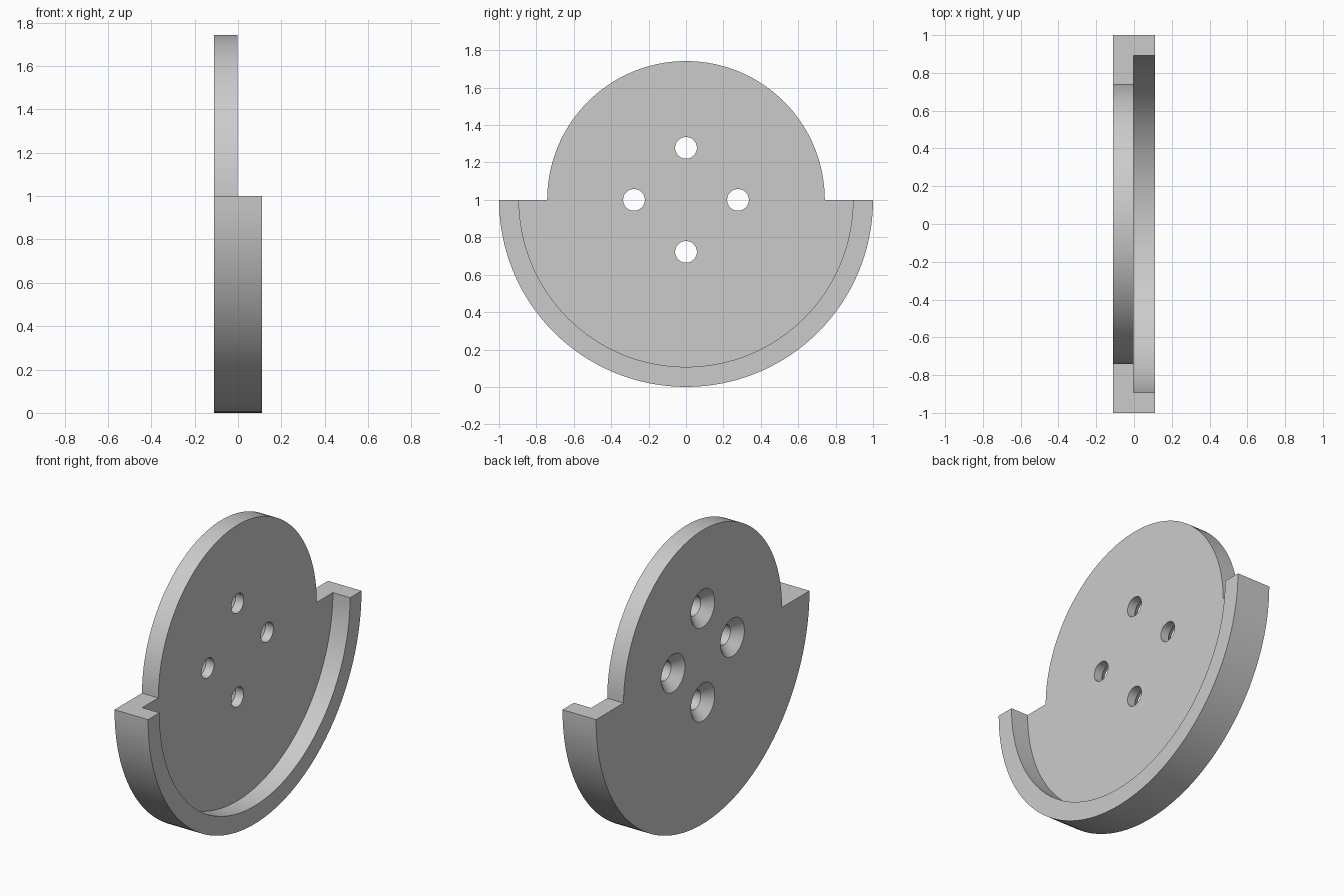
import bpy, bmesh
from math import sin, cos, pi

HALF = 0.11        # half the thickness
FLOOR = -0.003     # recess floor
CENTRE_Z = 1.0
STEPS = 64

old = bpy.data.objects.get("Cube")
if old:
    bpy.data.objects.remove(old, do_unlink=True)

grey = bpy.data.materials.new("light_grey")
grey.use_nodes = True
colour = (0.6, 0.6, 0.6, 1)
grey.diffuse_color = colour
grey.node_tree.nodes["Principled BSDF"].inputs["Base Color"].default_value = colour


def arc(radius, start, end, steps=STEPS):
    """Points (y, z) along an arc about the disc centre."""
    angles = [start + (end - start) * i / steps for i in range(steps + 1)]
    return [(radius * cos(a), CENTRE_Z + radius * sin(a)) for a in angles]


def add_object(name, bm):
    bmesh.ops.recalc_face_normals(bm, faces=bm.faces)
    mesh = bpy.data.meshes.new(name)
    bm.to_mesh(mesh)
    bm.free()
    mesh.materials.append(grey)
    obj = bpy.data.objects.new(name, mesh)
    bpy.context.collection.objects.link(obj)
    return obj


def turned(name, profile, y=0, z=CENTRE_Z, sides=STEPS):
    """Closed solid of revolution along x from (x, radius) stations."""
    bm = bmesh.new()
    rings = [[bm.verts.new((x, y + r * cos(2 * pi * i / sides), z + r * sin(2 * pi * i / sides)))
              for i in range(sides)] for x, r in profile]
    for a, b in zip(rings, rings[1:]):
        for i in range(sides):
            j = (i + 1) % sides
            bm.faces.new((a[i], a[j], b[j], b[i]))
    bm.faces.new(rings[0])
    bm.faces.new(rings[-1])
    return add_object(name, bm)


def cut(target, cutter):
    cutter.hide_render = True
    mod = target.modifiers.new(cutter.name, "BOOLEAN")
    mod.operation = "DIFFERENCE"
    mod.solver = "EXACT"
    mod.object = cutter
    bpy.ops.object.modifier_apply(modifier=mod.name)
    bpy.data.objects.remove(cutter, do_unlink=True)


# Body: wide lower half disc joined to a smaller upper half disc
bm = bmesh.new()
outline = arc(1.0, -pi, 0) + arc(0.742, 0, pi)
base = bm.faces.new([bm.verts.new((-HALF, y, z)) for y, z in outline])
ext = bmesh.ops.extrude_face_region(bm, geom=[base])
bmesh.ops.translate(bm, vec=(2 * HALF, 0, 0),
                    verts=[v for v in ext["geom"] if isinstance(v, bmesh.types.BMVert)])
body = add_object("rimmed_backplate", bm)
bpy.context.view_layer.objects.active = body
body.select_set(True)

# Recess that leaves the raised rim around the lower half
cut(body, turned("recess_cutter", [(FLOOR, 0.893), (0.3, 0.893)], sides=2 * STEPS))

# Four screw holes, countersunk on the flat side
HOLE, SINK, PITCH = 0.058, 0.112, 0.278
DEPTH = SINK - HOLE
for i in range(4):
    a = i * pi / 2
    cut(body, turned("screw_hole_cutter",
                     [(-HALF - 0.02, SINK + 0.02), (-HALF + DEPTH, HOLE), (0.2, HOLE)],
                     PITCH * cos(a), CENTRE_Z + PITCH * sin(a), 48))

bpy.ops.object.shade_smooth_by_angle(angle=pi / 6)
